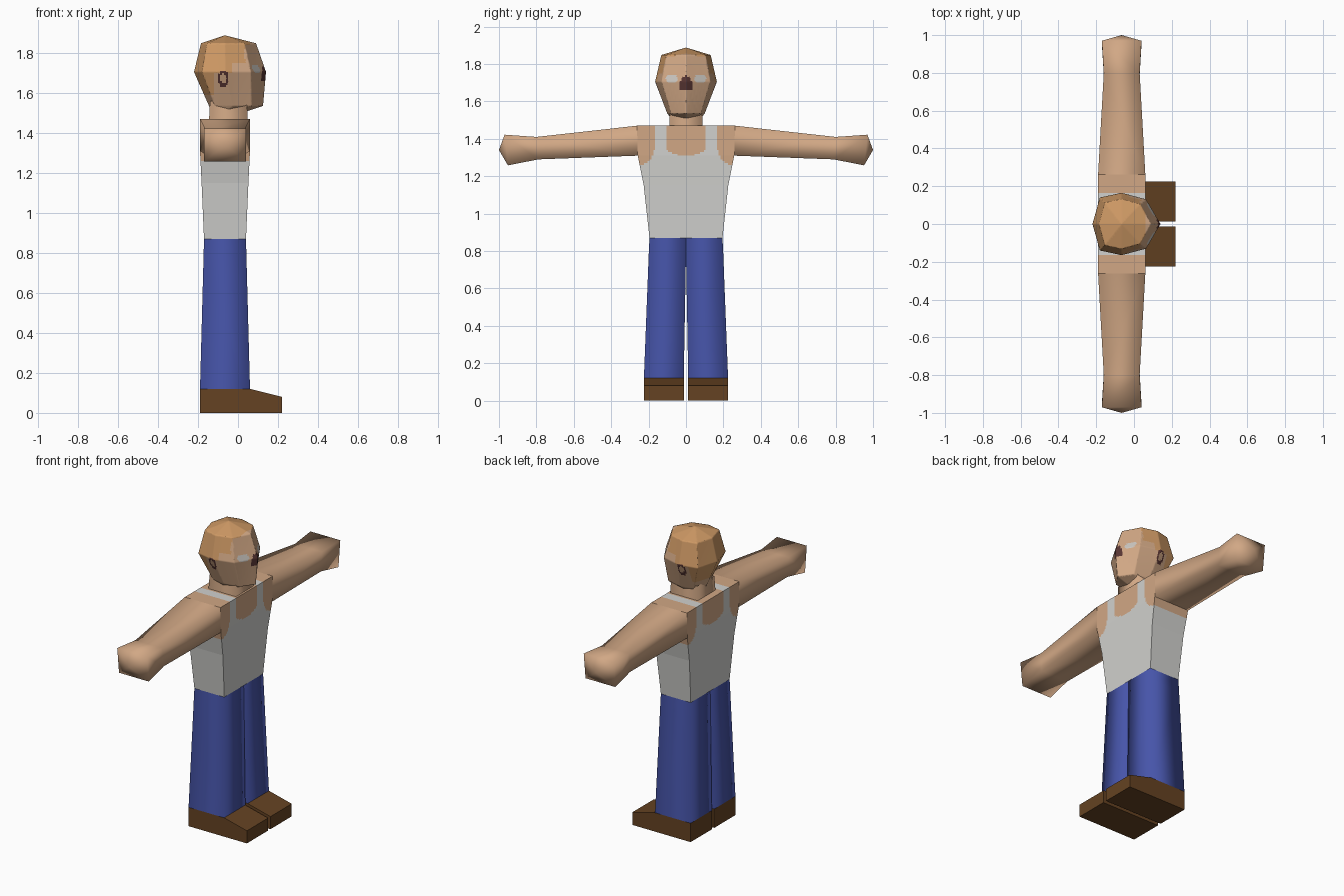
import bpy, bmesh
from mathutils import Vector

if "Cube" in bpy.data.objects:
    bpy.data.objects.remove(bpy.data.objects["Cube"])


def material(name, rgb):
    m = bpy.data.materials.new(name)
    m.diffuse_color = (*rgb, 1)
    m.use_nodes = True
    m.node_tree.nodes["Principled BSDF"].inputs["Base Color"].default_value = m.diffuse_color
    return m


SKIN = material("skin", (0.64, 0.39, 0.235))
HAIR = material("hair", (0.62, 0.32, 0.13))
WHITE = material("white_cloth", (0.64, 0.64, 0.62))
BLUE = material("blue_denim", (0.062, 0.09, 0.40))
BROWN = material("brown_leather", (0.13, 0.055, 0.016))
DARK = material("dark_red", (0.095, 0.035, 0.032))
EYE = material("eye_white", (0.60, 0.57, 0.53))


def loft(name, rings, mats, cap=(False, False), smooth=True, cuts=(), rule=None):
    """Skin a tube over rings of points; cut it on planes and colour by rule."""
    bm = bmesh.new()
    vs = [[bm.verts.new(p) for p in r] for r in rings]
    n = len(rings[0])
    for a, b in zip(vs, vs[1:]):
        for i in range(n):
            j = (i + 1) % n
            bm.faces.new((a[i], a[j], b[j], b[i]))
    if cap[0]:
        bm.faces.new(vs[0][::-1])
    if cap[1]:
        bm.faces.new(vs[-1])
    bmesh.ops.remove_doubles(bm, verts=bm.verts, dist=0.0005)
    bmesh.ops.recalc_face_normals(bm, faces=bm.faces)
    for axis, lo, hi, step in cuts:
        no = Vector([1.0 if k == axis else 0.0 for k in range(3)])
        for k in range(int(round((hi - lo) / step)) + 1):
            bmesh.ops.bisect_plane(bm, geom=bm.verts[:] + bm.edges[:] + bm.faces[:],
                                   plane_co=no * (lo + k * step), plane_no=no, dist=1e-5)
    for f in bm.faces:
        f.smooth = smooth
        if rule:
            f.material_index = rule(f.calc_center_median())
    me = bpy.data.meshes.new(name)
    bm.to_mesh(me)
    bm.free()
    for m in mats:
        me.materials.append(m)
    ob = bpy.data.objects.new(name, me)
    bpy.context.collection.objects.link(ob)
    return ob


def rect(z, x0, x1, y0, y1):
    return [(x0, y0, z), (x1, y0, z), (x1, y1, z), (x0, y1, z)]


# Torso with a tank top: neck scoop and armholes are skin
def torso_rule(c):
    a, z = abs(c.y), c.z
    neck = a < 0.108 and z > 1.31 + 3 * a * a
    hole = a > 0.165 and z > 1.262 + 0.09 * max(0, (0.25 - a) / 0.085) ** 3
    return 1 if neck or hole else 0


loft("torso", [rect(0.87, -0.17, 0.04, -0.195, 0.195),
               rect(1.15, -0.182, 0.052, -0.226, 0.226),
               rect(1.31, -0.19, 0.06, -0.258, 0.258),
               rect(1.47, -0.19, 0.06, -0.262, 0.262)],
     [WHITE, SKIN], cap=(False, True), smooth=False,
     cuts=[(1, -0.255, 0.255, 0.01), (2, 1.25, 1.46, 0.01)], rule=torso_rule)

# Neck
loft("neck", [rect(1.46, -0.145, 0.048, -0.09, 0.09),
              rect(1.56, -0.14, 0.045, -0.085, 0.085)], [SKIN])


# Head: eight-sided rings, painted hair, eyes, ears and nose
def head_ring(z, xb, xf, ry):
    w = xf - xb
    half = [(0.11, 0.85), (0.43, 1.0), (0.79, 0.79)]
    pts = [(xb, 0, z)] + [(xb + w * u, -ry * v, z) for u, v in half]
    pts.append((xf, 0, z))
    return pts + [(xb + w * u, ry * v, z) for u, v in reversed(half)]


def head_rule(c):
    x, a, z = c.x, abs(c.y), c.z
    if x > 0.03:
        if a < 0.035 and 1.655 < z < 1.735 and a < 0.018 + 0.4 * (1.735 - z):
            return 3
        if ((a - 0.075) / 0.033) ** 2 + ((z - 1.72) / 0.022) ** 2 < 1:
            return 2
    if a > 0.1 and 0.3 < ((x + 0.073) / 0.026) ** 2 + ((z - 1.672) / 0.043) ** 2 < 1:
        return 3
    if (z > 1.84 and x < 0.06) or (z > 1.75 and x < 0.035) \
            or (z > 1.70 and x < -0.03) or (z > 1.59 and x < -0.12):
        return 1
    return 0


loft("head", [head_ring(1.51, -0.13, 0.05, 0.08),
              head_ring(1.535, -0.145, 0.125, 0.10),
              head_ring(1.705, -0.22, 0.14, 0.165),
              head_ring(1.848, -0.185, 0.09, 0.132),
              head_ring(1.888, -0.065, -0.065, 0)],
     [SKIN, HAIR, EYE, DARK], cap=(True, False),
     cuts=[(0, -0.21, 0.13, 0.01), (1, -0.155, 0.155, 0.01), (2, 1.52, 1.88, 0.01)],
     rule=head_rule)


# Arms, legs and shoes on both sides
def arm_ring(s, yt, yb, x0, x1, z0, z1):
    return [(x0, s * yb, z0), (x1, s * yb, z0), (x1, s * yt, z1), (x0, s * yt, z1)]


for side, s in (("right", -1), ("left", 1)):
    loft(side + "_arm", [arm_ring(s, 0.262, 0.258, -0.19, 0.06, 1.31, 1.47),
                         arm_ring(s, 0.80, 0.79, -0.16, 0.03, 1.29, 1.41),
                         arm_ring(s, 0.97, 0.952, -0.17, 0.04, 1.258, 1.422),
                         arm_ring(s, 1.0, 1.0, -0.065, -0.065, 1.34, 1.34)], [SKIN])

    loft(side + "_leg", [rect(0.12, -0.19, 0.06, s * 0.012, s * 0.225),
                         rect(0.79, -0.172, 0.042, 0, s * 0.199),
                         rect(0.87, -0.17, 0.04, 0, s * 0.195)], [BLUE])

    profile = [(-0.19, 0), (0.22, 0), (0.22, 0.08), (0.06, 0.12), (-0.19, 0.12)]
    loft(side + "_shoe", [[(x, s * y, z) for x, z in profile] for y in (0.012, 0.225)],
         [BROWN], cap=(True, True), smooth=False)
